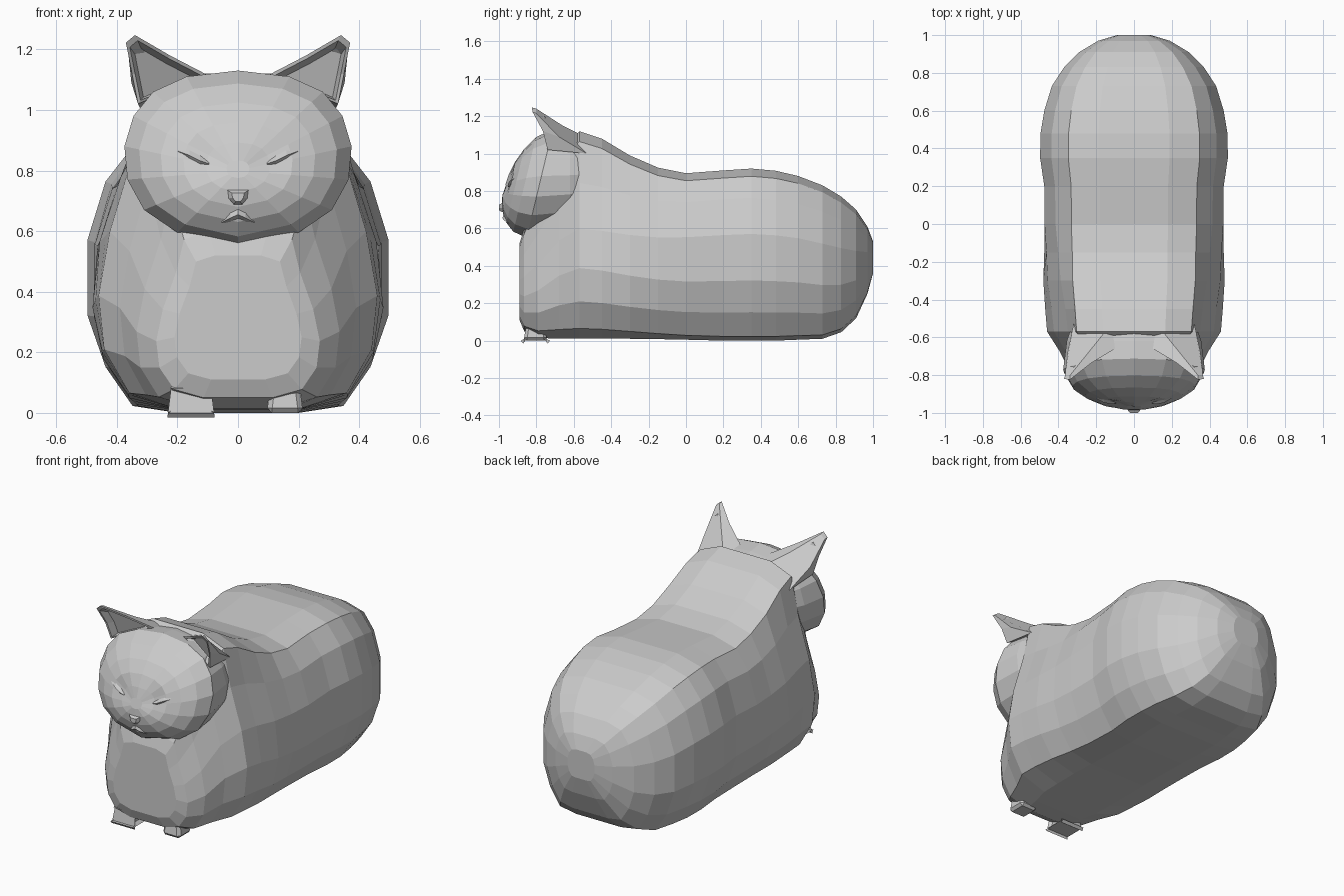
import bpy, bmesh, math
from mathutils import Vector
from mathutils.bvhtree import BVHTree

if "Cube" in bpy.data.objects:
    bpy.data.objects.remove(bpy.data.objects["Cube"])

fur = bpy.data.materials.new("grey_fur")
fur.diffuse_color = (0.6, 0.6, 0.6, 1)
fur.use_nodes = True
fur.node_tree.nodes["Principled BSDF"].inputs["Base Color"].default_value = fur.diffuse_color


def finish(bm, name):
    bmesh.ops.recalc_face_normals(bm, faces=bm.faces)
    me = bpy.data.meshes.new(name)
    bm.to_mesh(me)
    bm.free()
    me.materials.append(fur)
    ob = bpy.data.objects.new(name, me)
    bpy.context.collection.objects.link(ob)
    return ob


def loft(rings, caps=(True, True)):
    bm = bmesh.new()
    vs = [[bm.verts.new(p) for p in r] for r in rings]
    n = len(rings[0])
    for a, b in zip(vs, vs[1:]):
        for i in range(n):
            j = (i + 1) % n
            bm.faces.new((a[i], a[j], b[j], b[i]))
    if caps[0]:
        bm.faces.new(vs[0])
    if caps[1]:
        bm.faces.new(vs[-1])
    return bm


def flip(p, s):
    return (p[0] * s, p[1], p[2])


# body: cross-sections along y, blending a rump outline into a shoulder outline
RUMP = [(.38, 1), (.70, .955), (.88, .83), (1, .62), (1, .35), (.88, .165), (.70, .025), (.4, 0)]
CHEST = [(.36, 1), (.66, .95), (.76, .75), (.92, .53), (1, .34), (.96, .18), (.78, .05), (.42, 0)]
stations = [  # y, half width, top, bottom, shoulder blend
    (-.89, .21, .52, .11, 1), (-.865, .27, .60, .05, 1), (-.79, .335, .76, .015, 1),
    (-.68, .39, 1.0, .01, 1), (-.57, .46, 1.12, .01, 1), (-.45, .47, 1.08, .01, .9),
    (-.30, .48, .99, .01, .6), (-.15, .475, .925, .008, .3), (0, .475, .895, .005, .05),
    (.2, .475, .91, 0, 0), (.35, .497, .92, 0, 0), (.48, .495, .908, 0, 0),
    (.6, .475, .88, .005, 0), (.73, .435, .83, .01, 0), (.83, .37, .77, .045, 0),
    (.91, .29, .70, .12, 0), (.97, .19, .61, .25, 0), (1.0, .09, .53, .36, 0)]
rings = []
for y, w, zt, zb, k in stations:
    half = []
    for (ax, az), (bx, bz) in zip(RUMP, CHEST):
        fx, fz = ax + (bx - ax) * k, az + (bz - az) * k
        half.append((w * fx, y, zb + (zt - zb) * fz))
    rings.append(half + [flip(p, -1) for p in reversed(half)])
finish(loft(rings), "body")

# head: face outline repeated as shrinking domed rings, plus a back part into the neck
right = [(.17, 1.11), (.28, 1.06), (.345, .98), (.375, .88), (.365, .77), (.31, .67), (.2, .595)]
outline = [(0, 1.13)] + right + [(0, .55)] + [(-x, z) for x, z in reversed(right)]
ZC = .8


def face_point(x, z, s):
    px, pz = x * s, ZC + (z - ZC) * s
    y = -.72 - .24 * (1.1 - pz) - .185 * (1 - s * s) ** .6
    # shallow eye sockets beside the nose bridge
    d = math.hypot(abs(px) - .1, (pz - .84) * 1.3)
    y += .022 * max(0, 1 - d / .11)
    return (px, y, pz)


back = [(-.5, .84, .8), (-.62, .95, .93)]
rings = [[(x * sx, y, .94 + (z - .94) * sz) for x, z in outline] for y, sx, sz in back]
rings += [[face_point(x, z, s) for x, z in outline] for s in (1, .87, .68, .48, .28, .1)]
bm = loft(rings)
bmesh.ops.recalc_face_normals(bm, faces=bm.faces)
tree = BVHTree.FromBMesh(bm)
finish(bm, "head")


def on_face(x, z, out=0):
    hit = tree.ray_cast(Vector((x, -2, z)), Vector((0, 1, 0)))[0]
    return (x, hit.y - out, z)


# crease: a thin lip whose shaded underside reads as a closed eye or mouth
def crease(path, name, drop):
    rings = []
    for i, (x, z) in enumerate(path):
        t = .25 if i in (0, len(path) - 1) else 1
        rings.append([on_face(x, z + .02 * t, -.002), on_face(x, z, .012 * t),
                      on_face(x, z - drop * t, -.003)])
    finish(loft(rings), name)


for s, side in ((1, "right"), (-1, "left")):
    # closed eye
    eye = [(.095, .822), (.125, .832), (.16, .85), (.198, .864)]
    crease([(x * s, z) for x, z in eye], side + "_eye", .012)

    # ear: front rim, recessed pocket and rounded back shell
    rim = [Vector(p) for p in ((.10, -.66, 1.115), (.225, -.735, 1.18), (.34, -.825, 1.247),
                               (.37, -.82, 1.222), (.35, -.765, 1.12), (.33, -.74, 1.02))]
    shell = [Vector(p) for p in ((.12, -.53, 1.085), (.225, -.66, 1.15), (.338, -.80, 1.24),
                                 (.365, -.80, 1.215), (.352, -.68, 1.09), (.32, -.53, 1.0))]
    mid = Vector((.27, -.745, 1.11))
    lip = [p.lerp(mid, .13) for p in rim]
    pocket = [p.lerp(mid, .3) + Vector((0, .045, -.005)) for p in rim]
    rings = [[flip(p, s) for p in r] for r in (shell, rim, lip, pocket)]
    finish(loft(rings), side + "_ear")

    # front paw
    bm = bmesh.new()
    bmesh.ops.create_cube(bm, size=1)
    for v in bm.verts:
        top = v.co.z > 0
        v.co = (s * (.155 + v.co.x * (.10 if top else .12)),
                -.805 + v.co.y * (.10 if top else .125),
                .04 + v.co.z * .08)
    bmesh.ops.bevel(bm, geom=bm.edges[:], offset=.016, segments=1, affect='EDGES')
    finish(bm, side + "_front_paw")

# mouth
crease([(-.055, .628), (-.025, .643), (0, .655), (.025, .643), (.055, .628)], "mouth", .016)

# nose: small tapered block
nose = [(-.034, .735), (.034, .735), (.03, .708), (.013, .688), (-.013, .688), (-.03, .708)]
rings = [[(x * f, y, .712 + (z - .712) * f) for x, z in nose]
         for y, f in ((-.94, 1.15), (-.985, 1), (-1.0, .6))]
finish(loft(rings), "nose")
